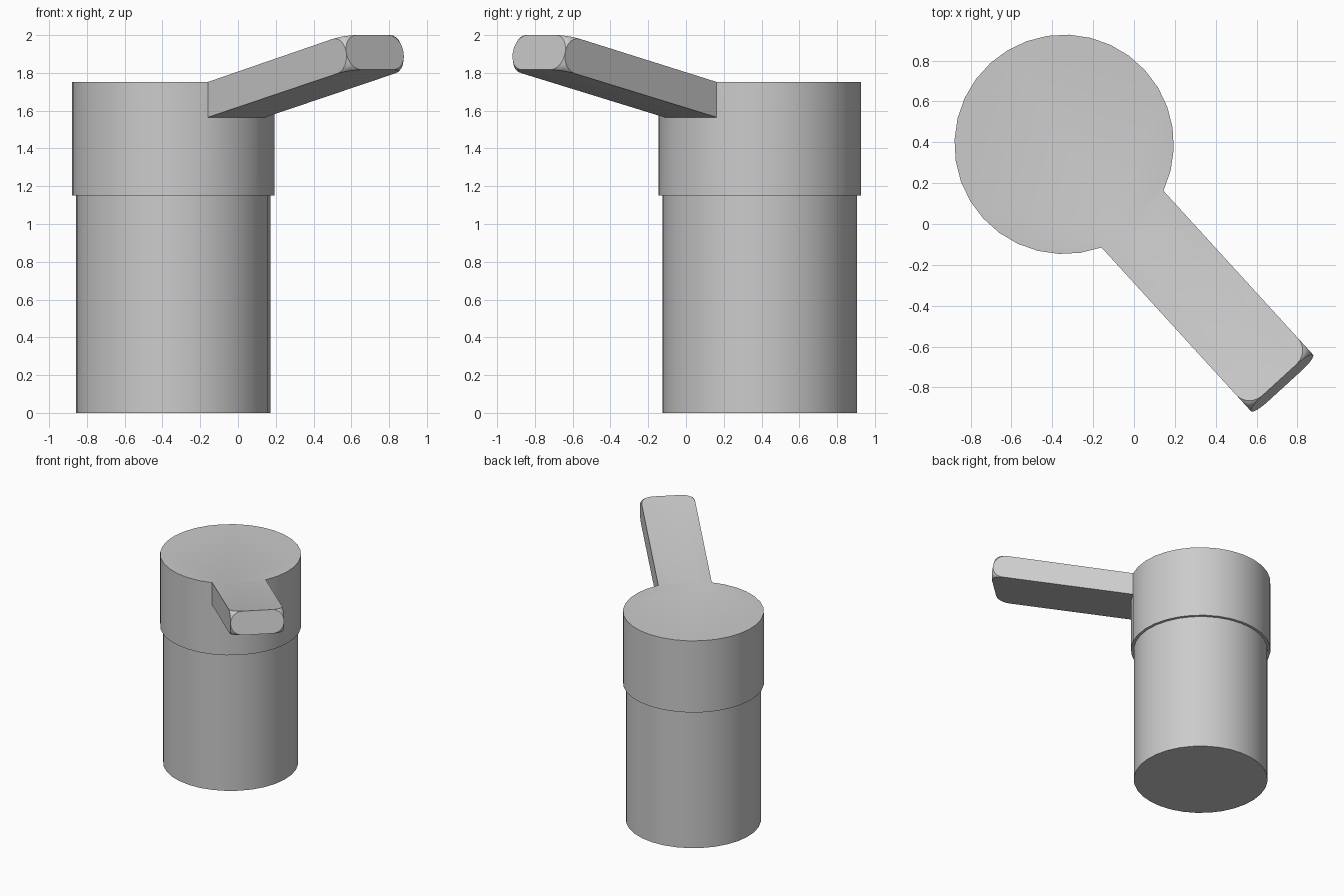
import bpy, bmesh
from math import cos, sin, radians
from mathutils import Vector

if "Cube" in bpy.data.objects:
    bpy.data.objects.remove(bpy.data.objects["Cube"])

CX, CY, N = -0.342, 0.39, 32
AXIS = radians(-47.6)                      # direction the spout points
OUT = Vector((cos(AXIS), sin(AXIS), 0))
SIDE = Vector((-sin(AXIS), cos(AXIS), 0))
CENTRE = Vector((CX, CY, 0))


def lathe(bm, profile):
    """Stack of rings joined by quads; one ring vertex lies on the spout axis."""
    rings = []
    for r, z in profile:
        rings.append([bm.verts.new((CX + r * cos(AXIS + radians(360 * i / N)),
                                    CY + r * sin(AXIS + radians(360 * i / N)), z))
                      for i in range(N)])
    bands = []
    for a, b in zip(rings, rings[1:]):
        bands.append([bm.faces.new((a[i], a[(i + 1) % N], b[(i + 1) % N], b[i]))
                      for i in range(N)])
    return rings, bands


def finish(bm, name):
    bmesh.ops.recalc_face_normals(bm, faces=bm.faces)
    me = bpy.data.meshes.new(name)
    bm.to_mesh(me)
    bm.free()
    ob = bpy.data.objects.new(name, me)
    bpy.context.collection.objects.link(ob)
    bpy.context.view_layer.objects.active = ob
    bpy.ops.object.select_all(action='DESELECT')
    ob.select_set(True)
    bpy.ops.object.shade_smooth_by_angle(angle=radians(20))
    return ob


# Body: plain cylinder with a closed base
bm = bmesh.new()
rings, _ = lathe(bm, [(0.515, 0), (0.515, 1.15)])
bm.faces.new(rings[0][::-1])
finish(bm, "body")

# Cap: slightly wider collar, open underneath where it meets the body
bm = bmesh.new()
rings, bands = lathe(bm, [(0.515, 1.15), (0.537, 1.15), (0.537, 1.565), (0.537, 1.752)])
bm.faces.new(rings[3])

# Spout: four side faces of the cap pulled out to a straight, raised end
faces = [bands[2][i] for i in (-2, -1, 0, 1)]
ext = bmesh.ops.extrude_face_region(bm, geom=faces)
bmesh.ops.delete(bm, geom=[f for f in faces if f.is_valid], context='FACES_ONLY')
corners = []
for v in [g for g in ext["geom"] if isinstance(g, bmesh.types.BMVert)]:
    s = (v.co - CENTRE).dot(SIDE)
    top = v.co.z > 1.65
    v.co = CENTRE + SIDE * s + OUT * (1.562 if top else 1.602)
    v.co.z = 2.0 if top else 1.817
    if abs(s) > 0.15:
        corners.append(v)

# Rounded corners at the tip
bmesh.ops.bevel(bm, geom=corners, offset=0.091, offset_type='OFFSET', segments=6,
                profile=0.5, affect='VERTICES', clamp_overlap=True)
bmesh.ops.remove_doubles(bm, verts=bm.verts, dist=0.0005)
finish(bm, "cap_with_spout")
